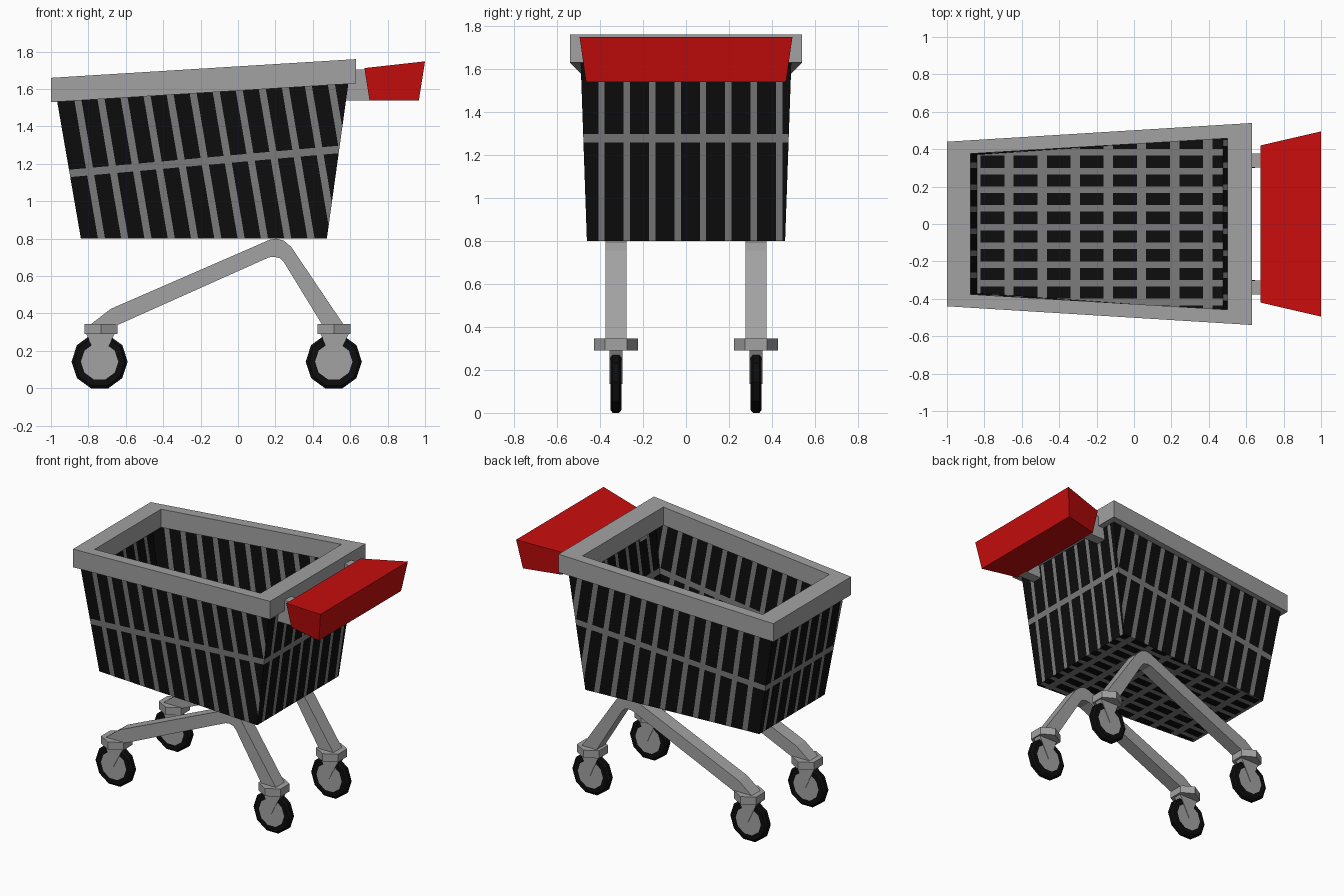
import bpy, bmesh, math
from mathutils import Vector

if "Cube" in bpy.data.objects:
    bpy.data.objects.remove(bpy.data.objects["Cube"])


def material(name, rgb):
    m = bpy.data.materials.new(name)
    m.diffuse_color = (*rgb, 1)
    m.use_nodes = True
    m.node_tree.nodes["Principled BSDF"].inputs["Base Color"].default_value = m.diffuse_color
    return m


LIGHT = material("light grey", (0.36, 0.36, 0.36))
MID = material("mid grey", (0.20, 0.20, 0.20))
BLACK = material("black", (0.004, 0.004, 0.004))
RED = material("red", (0.58, 0.004, 0.004))


def finish(name, bm, mats, fix=True):
    if fix:
        bmesh.ops.recalc_face_normals(bm, faces=bm.faces)
    me = bpy.data.meshes.new(name)
    bm.to_mesh(me)
    bm.free()
    for m in mats:
        me.materials.append(m)
    ob = bpy.data.objects.new(name, me)
    bpy.context.collection.objects.link(ob)
    return ob


def loft(name, rings, mats, closed=False, caps=True, rule=None):
    """Bridge equal-length rings of points into a solid."""
    bm = bmesh.new()
    vs = [[bm.verts.new(p) for p in r] for r in rings]
    n, count = len(rings[0]), len(rings)
    for i in range(count if closed else count - 1):
        a, b = vs[i], vs[(i + 1) % count]
        for j in range(n):
            f = bm.faces.new((a[j], a[(j + 1) % n], b[(j + 1) % n], b[j]))
            if rule:
                f.material_index = rule(i)
    if caps and not closed:
        bm.faces.new(vs[0])
        bm.faces.new(vs[-1])
    return finish(name, bm, mats)


def prism_y(name, pts, y0, y1, mat):
    """Extrude an x-z outline along y."""
    return loft(name, [[(x, y, z) for x, z in pts] for y in (y0, y1)], [mat])


def grille(name, corners, families):
    """Black sheet cut into grey bars; families = (direction, [(low, high), ...])."""
    bm = bmesh.new()
    bm.faces.new([bm.verts.new(c) for c in corners])
    for d, bars in families:
        d = Vector(d)
        for t in (t for bar in bars for t in bar):
            bmesh.ops.bisect_plane(bm, geom=bm.verts[:] + bm.edges[:] + bm.faces[:],
                                   plane_co=d * t / d.length_squared, plane_no=d)
    for f in bm.faces:
        c = f.calc_center_median()
        on_bar = any(lo < c.dot(Vector(d)) < hi for d, bars in families for lo, hi in bars)
        f.material_index = 1 if on_bar else 0
    return finish(name, bm, [BLACK, MID], fix=False)


def bars(start, pitch, count, width):
    return [(start + pitch * i - width / 2, start + pitch * i + width / 2) for i in range(count)]


# Basket corners: bottom and top, at the narrow and wide ends
def bottom(end, s):
    return (-0.84, 0.37 * s, 0.80) if end == 0 else (0.475, 0.461 * s, 0.80)


def top(end, s):
    return (-0.967, 0.405 * s, 1.535) if end == 0 else (0.59, 0.49 * s, 1.63)


# Side grilles with leaning bars and one rising cross bar
cross = 1.15 + 0.089 * 0.89
for s, side in ((-1, "front"), (1, "back")):
    grille(f"basket_{side}_wall",
           [bottom(0, s), bottom(1, s), top(1, s), top(0, s)][::-s],
           [((1, 0, 0.17), bars(-0.73 + 0.17 * 0.8, 0.1245, 12, 0.038)),
            ((-0.089, 0, 1), [(cross - 0.02, cross + 0.02)])])

# End grilles
for end, mid, label in ((0, 1.15, "narrow_end"), (1, 1.277, "wide_end")):
    grille(f"basket_{label}_wall",
           [bottom(end, -1), bottom(end, 1), top(end, 1), top(end, -1)][::1 if end else -1],
           [((0, 1, 0), bars(-0.393, 0.118, 8, 0.03)),
            ((0, 0, 1), [(mid - 0.02, mid + 0.02)])])

# Floor grille
grille("basket_floor",
       [bottom(0, -1), bottom(0, 1), bottom(1, 1), bottom(1, -1)],
       [((1, 0, 0), bars(-0.845, 0.177, 8, 0.05)),
        ((0, 1, 0), bars(-0.417, 0.1, 9, 0.035))])


# Rim: sloping rectangular frame
def rim_ring(x0, y0, x1, y1, drop):
    def z(x):
        return 1.66 + 0.0613 * (x + 1) - drop
    return [(x0, -y0, z(x0)), (x1, -y1, z(x1)), (x1, y1, z(x1)), (x0, y0, z(x0))]


outer, inner = (-1.0, 0.44, 0.632, 0.54), (-0.873, 0.376, 0.50, 0.458)
loft("basket_rim", [rim_ring(*outer, 0), rim_ring(*outer, 0.13),
                    rim_ring(*inner, 0.13), rim_ring(*inner, 0)], [LIGHT], closed=True)

# Handle: flared block
loft("handle", [
    [(0.703, -0.40, 1.54), (0.967, -0.465, 1.54), (0.967, 0.465, 1.54), (0.703, 0.40, 1.54)],
    [(0.676, -0.42, 1.712), (1.0, -0.495, 1.748), (1.0, 0.495, 1.748), (0.676, 0.42, 1.712)],
], [RED])

# Handle brackets, legs and casters, mirrored front to back
LEG = [(-0.79, 0.34), (-0.68, 0.425), (0.125, 0.775), (0.165, 0.793), (0.205, 0.80),
       (0.245, 0.79), (0.285, 0.755), (0.565, 0.34), (0.45, 0.34), (0.245, 0.675),
       (0.225, 0.695), (0.195, 0.703), (0.165, 0.70), (-0.64, 0.34)]
WHEEL = [(0.10, 0.026), (0.135, 0.026), (0.15, 0.015),
         (0.15, -0.015), (0.135, -0.026), (0.10, -0.026)]

for s, side in ((-1, "front"), (1, "back")):
    yc = 0.326 * s
    prism_y(f"{side}_handle_bracket", [(0.575, 1.54), (0.71, 1.54), (0.69, 1.705), (0.595, 1.705)],
            0.34 * s - 0.038, 0.34 * s + 0.038, LIGHT)
    prism_y(f"{side}_leg", LEG, yc - 0.049, yc + 0.049, LIGHT)
    for xp, xw, end in ((-0.732, -0.74, "left"), (0.513, 0.512, "right")):
        # Hexagonal caster plate
        loft(f"{side}_{end}_caster_plate",
             [[(xp + 0.102 * math.sin(math.radians(60 * k)),
                yc + 0.102 * math.cos(math.radians(60 * k)), z) for k in range(6)]
              for z in (0.29, 0.345)], [LIGHT])
        # Pointed fork
        prism_y(f"{side}_{end}_fork", [(xw - 0.075, 0.30), (xw, 0.135), (xw + 0.085, 0.30)],
                yc - 0.03, yc + 0.03, LIGHT)
        # Ten-sided wheel: black tyre with grey hub caps
        wheel = loft(f"{side}_{end}_wheel",
                     [[(xw + r * math.cos(math.radians(36 * k)), yc + y,
                        0.1427 + r * math.sin(math.radians(36 * k))) for k in range(10)]
                      for r, y in WHEEL], [BLACK, LIGHT])
        for p in wheel.data.polygons:
            if len(p.vertices) == 10:
                p.material_index = 1
